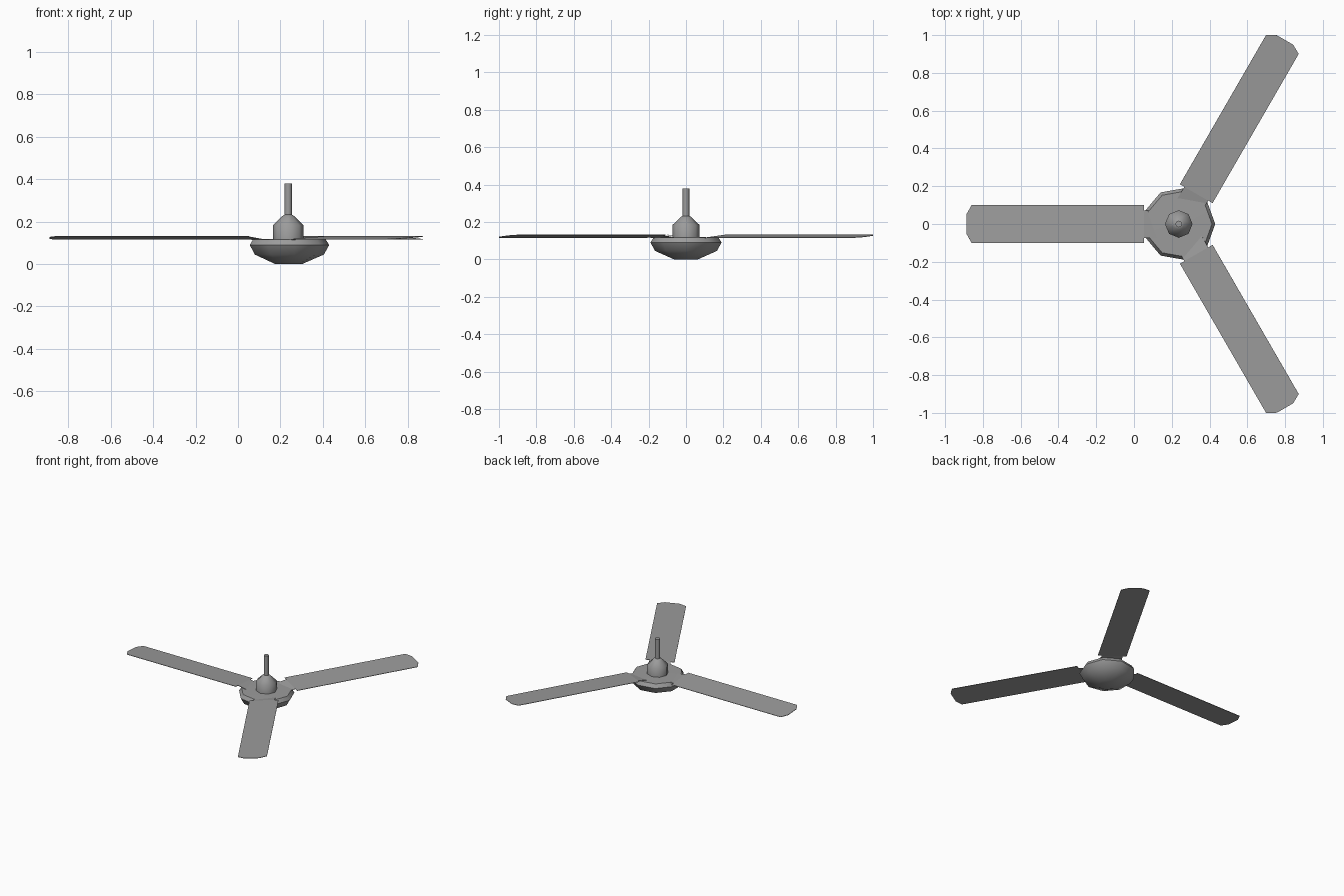
import bpy
import bmesh
from math import cos, sin, pi, radians
from mathutils import Matrix, Vector

if "Cube" in bpy.data.objects:
    bpy.data.objects.remove(bpy.data.objects["Cube"], do_unlink=True)

HUB_X = 0.237
BLADES = 3

grey = bpy.data.materials.new("plain_grey")
grey.use_nodes = True
colour = (0.33, 0.33, 0.33, 1)
grey.diffuse_color = colour
grey.node_tree.nodes["Principled BSDF"].inputs["Base Color"].default_value = colour


def finish(name, bm, angle):
    """Turn a bmesh into a named, shaded object."""
    bmesh.ops.recalc_face_normals(bm, faces=bm.faces)
    mesh = bpy.data.meshes.new(name)
    bm.to_mesh(mesh)
    bm.free()
    mesh.materials.append(grey)
    obj = bpy.data.objects.new(name, mesh)
    bpy.context.collection.objects.link(obj)
    bpy.ops.object.select_all(action="DESELECT")
    obj.select_set(True)
    bpy.context.view_layer.objects.active = obj
    bpy.ops.object.shade_smooth_by_angle(angle=radians(angle))
    return obj


def lathe(name, profile, sides, angle):
    """Closed solid of revolution from (radius, height) pairs."""
    bm = bmesh.new()
    rings = [[bm.verts.new((HUB_X + r * cos(2 * pi * i / sides),
                            r * sin(2 * pi * i / sides), z))
              for i in range(sides)] for r, z in profile]
    for low, high in zip(rings, rings[1:]):
        for i in range(sides):
            j = (i + 1) % sides
            bm.faces.new((low[i], low[j], high[j], high[i]))
    bm.faces.new(rings[0])
    bm.faces.new(rings[-1])
    return finish(name, bm, angle)


# Motor housing, canopy and hanging rod
lathe("motor_housing", [(0.065, 0), (0.168, 0.045), (0.193, 0.09),
                        (0.176, 0.117), (0.06, 0.119)], 9, 50)
lathe("canopy", [(0.073, 0.11), (0.073, 0.183), (0.03, 0.225),
                 (0.018, 0.233)], 8, 50)
lathe("hanging_rod", [(0.018, 0.22), (0.018, 0.38)], 8, 50)


# Pitched blades, each with a narrow tab that dips into the housing
def blade(name, turn):
    bm = bmesh.new()
    half = [(0.185, 0.073), (0.185, 0.1), (1.097, 0.1), (1.125, 0.05)]
    outline = half + [(x, -y) for x, y in reversed(half)]
    verts = [bm.verts.new((x, y, 0)) for x, y in outline]
    bm.faces.new(verts)
    inner = [bm.verts.new((0.09, y, -0.017)) for y in (-0.073, 0.073)]
    bm.faces.new((verts[-1], inner[0], inner[1], verts[0]))
    bmesh.ops.recalc_face_normals(bm, faces=bm.faces)
    bmesh.ops.solidify(bm, geom=bm.faces[:], thickness=0.003)
    place = (Matrix.Translation(Vector((HUB_X, 0, 0.125)))
             @ Matrix.Rotation(turn, 4, "Z")
             @ Matrix.Rotation(radians(4), 4, "X"))
    bmesh.ops.transform(bm, matrix=place, verts=bm.verts)
    finish(name, bm, 5)


for n in range(BLADES):
    blade(f"blade_{n + 1}", pi / 3 + 2 * pi * n / BLADES)
